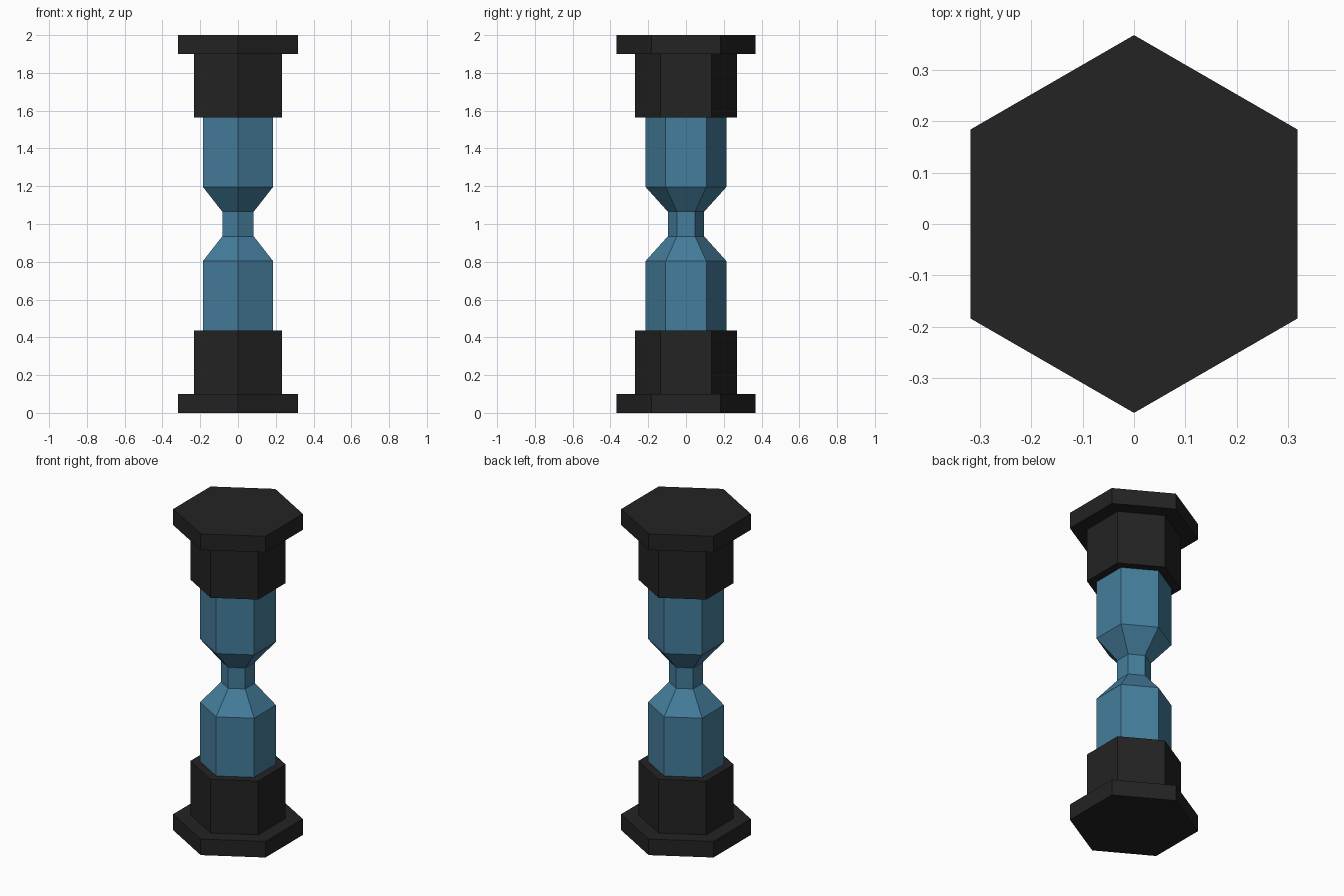
import bpy, bmesh, math

if "Cube" in bpy.data.objects:
    bpy.data.objects.remove(bpy.data.objects["Cube"])


def material(name, color):
    m = bpy.data.materials.new(name)
    m.diffuse_color = (*color, 1)
    m.use_nodes = True
    m.node_tree.nodes["Principled BSDF"].inputs["Base Color"].default_value = m.diffuse_color
    return m


black = material("matte black", (0.017, 0.017, 0.017))
blue = material("steel blue", (0.058, 0.205, 0.33))


def hex_lathe(name, profile, mat):
    """Six-sided solid from (corner radius, z) rings, corners on the y axis."""
    bm = bmesh.new()
    rings = []
    for r, z in profile:
        angles = [math.pi / 2 + i * math.pi / 3 for i in range(6)]
        rings.append([bm.verts.new((r * math.cos(a), r * math.sin(a), z)) for a in angles])
    for lo, hi in zip(rings, rings[1:]):
        for i in range(6):
            j = (i + 1) % 6
            bm.faces.new((lo[i], lo[j], hi[j], hi[i]))
    bm.faces.new(rings[0][::-1])
    bm.faces.new(rings[-1])
    bmesh.ops.recalc_face_normals(bm, faces=bm.faces)
    me = bpy.data.meshes.new(name)
    bm.to_mesh(me)
    bm.free()
    me.materials.append(mat)
    ob = bpy.data.objects.new(name, me)
    bpy.context.collection.objects.link(ob)
    return ob


def flip(profile):
    return [(r, 2 - z) for r, z in reversed(profile)]


# Stepped end caps: wide flange and narrower collar
cap = [(0.367, 0), (0.367, 0.10), (0.27, 0.10), (0.27, 0.435)]
hex_lathe("bottom_cap", cap, black)
hex_lathe("top_cap", flip(cap), black)

# Waisted blue body between the caps
half = [(0.215, 0.435), (0.215, 0.803), (0.096, 0.935)]
hex_lathe("waisted_body", half + flip(half), blue)
